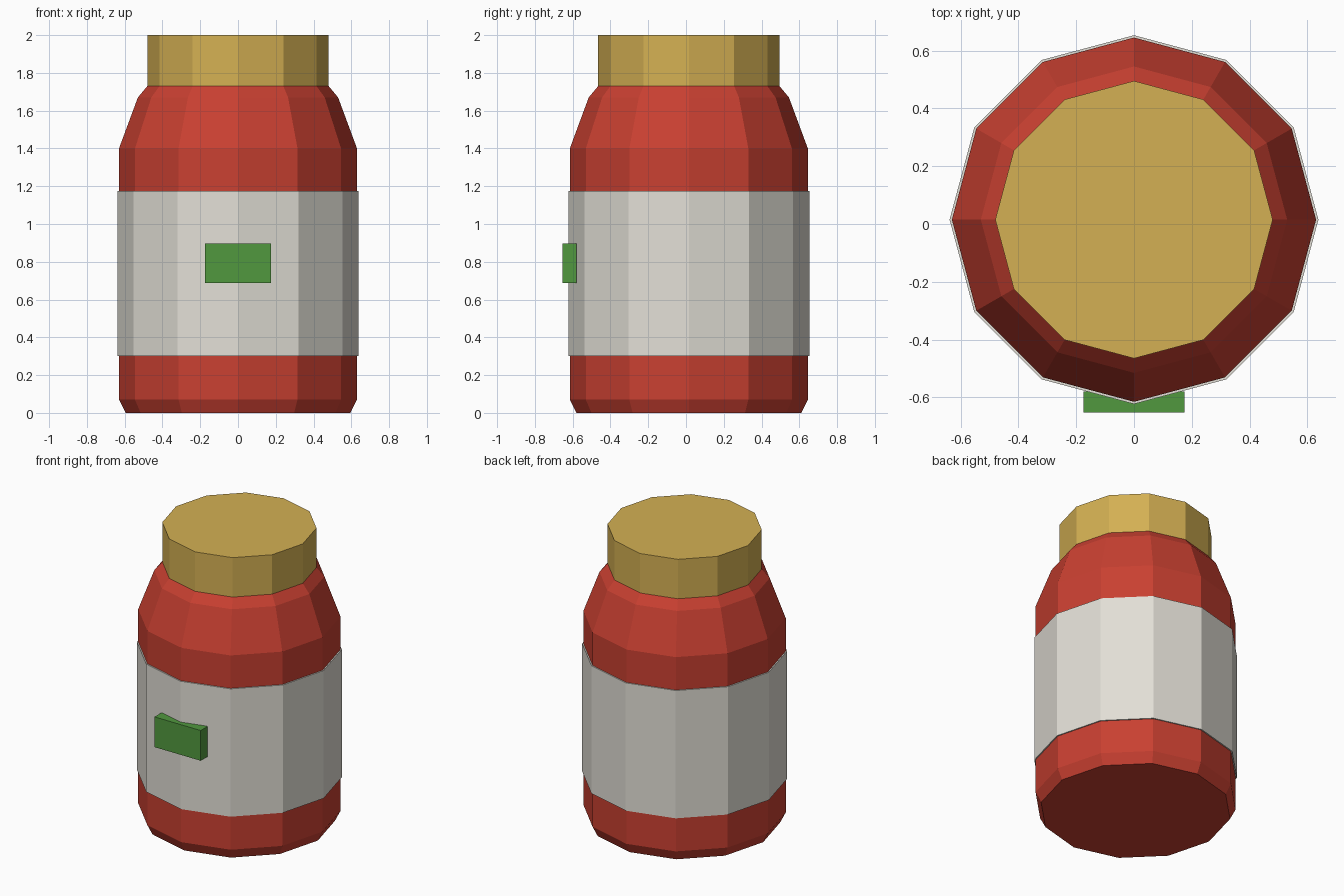
import bpy, bmesh, math

if "Cube" in bpy.data.objects:
    bpy.data.objects.remove(bpy.data.objects["Cube"])

SIDES = 12
CENTRE_Y = 0.015


def material(name, rgb):
    """Flat material from 0-255 sRGB values."""
    m = bpy.data.materials.new(name)
    lin = [((c / 255 + 0.055) / 1.055) ** 2.4 for c in rgb]
    m.diffuse_color = (*lin, 1)
    m.use_nodes = True
    m.node_tree.nodes["Principled BSDF"].inputs["Base Color"].default_value = m.diffuse_color
    return m


def finish(name, bm, mat):
    bmesh.ops.recalc_face_normals(bm, faces=bm.faces)
    mesh = bpy.data.meshes.new(name)
    bm.to_mesh(mesh)
    bm.free()
    mesh.materials.append(mat)
    obj = bpy.data.objects.new(name, mesh)
    bpy.context.collection.objects.link(obj)
    return obj


def turned(name, profile, mat, closed=False):
    """Twelve-sided turned part from (radius, height) points.
    Open profiles get end caps; closed ones form a ring."""
    bm = bmesh.new()
    rings = []
    for r, z in profile:
        angles = [math.tau * i / SIDES for i in range(SIDES)]
        rings.append([bm.verts.new((r * math.cos(a), CENTRE_Y + r * math.sin(a), z))
                      for a in angles])
    pairs = list(zip(rings, rings[1:]))
    if closed:
        pairs.append((rings[-1], rings[0]))
    else:
        bm.faces.new(rings[0])
        bm.faces.new(rings[-1])
    for low, high in pairs:
        for i in range(SIDES):
            j = (i + 1) % SIDES
            bm.faces.new((low[i], low[j], high[j], high[i]))
    return finish(name, bm, mat)


red = material("sauce red", (201, 64, 49))
gold = material("lid gold", (212, 176, 83))
white = material("label off white", (226, 223, 214))
green = material("badge green", (81, 152, 63))

# Jar with chamfered base and sloping shoulder
turned("jar_body", [(0.595, 0), (0.63, 0.07), (0.63, 1.40),
                    (0.53, 1.67), (0.48, 1.73)], red)

# Lid
turned("lid", [(0.48, 1.725), (0.48, 2.0)], gold)

# Label wrapped around the jar
turned("label", [(0.638, 0.30), (0.638, 1.175), (0.625, 1.175), (0.625, 0.30)],
       white, closed=True)

# Raised badge on the front of the label
bm = bmesh.new()
bmesh.ops.create_cube(bm, size=1)
bmesh.ops.scale(bm, vec=(0.35, 0.073, 0.207), verts=bm.verts)
bmesh.ops.translate(bm, vec=(0, -0.6165, 0.792), verts=bm.verts)
finish("badge", bm, green)
